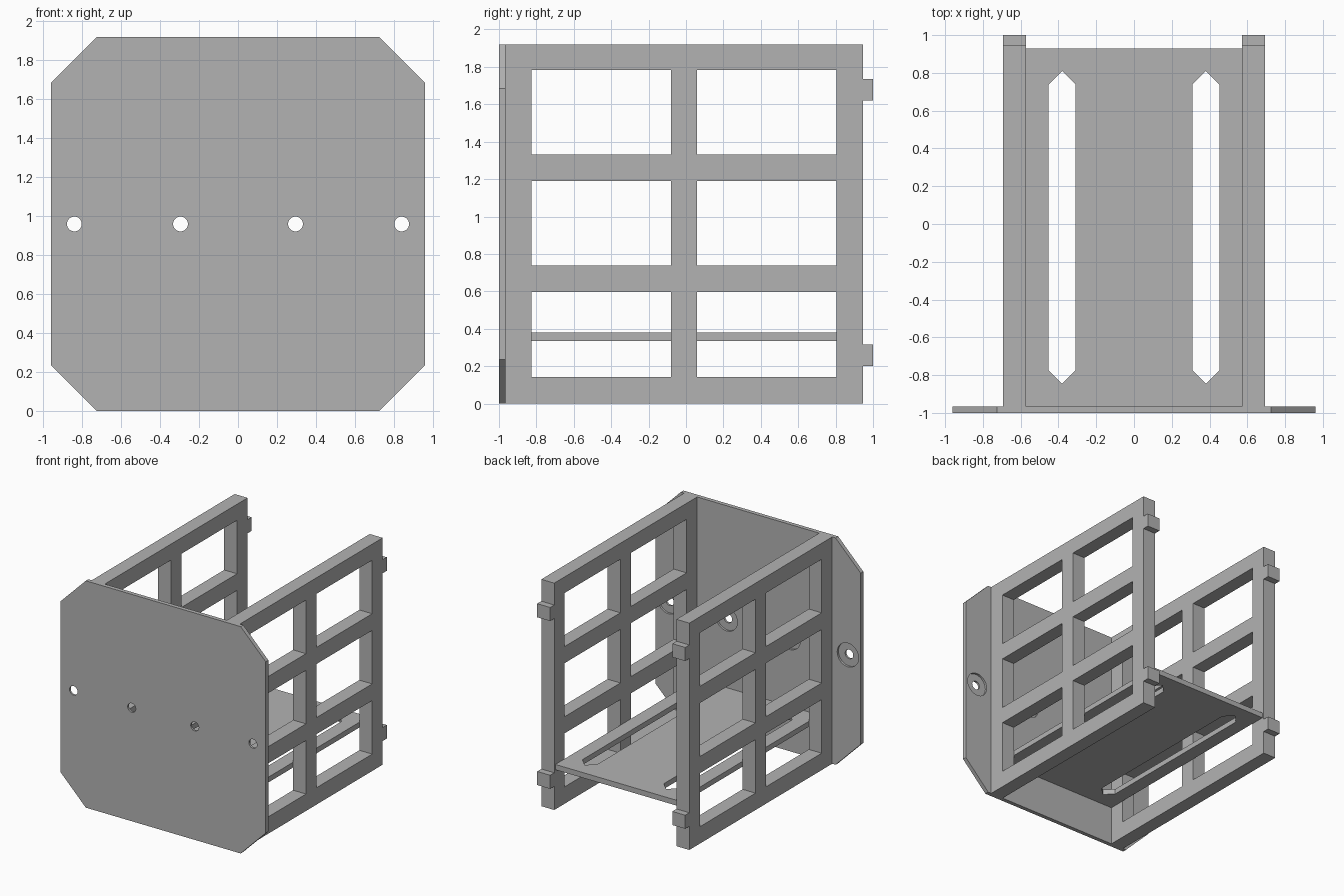
import bpy
import bmesh
import math
from mathutils import Vector

cube = bpy.data.objects.get("Cube")
if cube:
    bpy.data.objects.remove(cube, do_unlink=True)

grey = bpy.data.materials.new("plain grey")
grey.use_nodes = True
COLOUR = (0.45, 0.45, 0.45, 1)
grey.diffuse_color = COLOUR
grey.node_tree.nodes["Principled BSDF"].inputs["Base Color"].default_value = COLOUR


def prisms(name, profiles, axis, start, end):
    """Extrude flat outlines along an axis; outlines use the other two axes in order."""
    bm = bmesh.new()
    for profile in profiles:
        verts = []
        for a, b in profile:
            co = [a, b]
            co.insert(axis, start)
            verts.append(bm.verts.new(co))
        face = bm.faces.new(verts)
        extruded = bmesh.ops.extrude_face_region(bm, geom=[face])["geom"]
        shift = Vector((0, 0, 0))
        shift[axis] = end - start
        moved = [g for g in extruded if isinstance(g, bmesh.types.BMVert)]
        bmesh.ops.translate(bm, verts=moved, vec=shift)
    bmesh.ops.recalc_face_normals(bm, faces=bm.faces)
    mesh = bpy.data.meshes.new(name)
    bm.to_mesh(mesh)
    bm.free()
    mesh.materials.append(grey)
    obj = bpy.data.objects.new(name, mesh)
    bpy.context.collection.objects.link(obj)
    return obj


def cut(obj, cutter):
    """Subtract the cutter from the part, then discard it."""
    cutter.hide_render = True
    mod = obj.modifiers.new("openings", "BOOLEAN")
    mod.operation = "DIFFERENCE"
    mod.solver = "EXACT"
    mod.object = cutter
    bpy.context.view_layer.objects.active = obj
    bpy.ops.object.modifier_apply(modifier=mod.name)
    bpy.data.objects.remove(cutter, do_unlink=True)


def rect(a0, a1, b0, b1):
    return [(a0, b0), (a1, b0), (a1, b1), (a0, b1)]


def circle(a, b, r, sides=32):
    angles = [2 * math.pi * i / sides for i in range(sides)]
    return [(a + r * math.cos(t), b + r * math.sin(t)) for t in angles]


HEIGHT = 1.92
FRONT, INNER_FRONT = -1.0, -0.965
WALL_IN, WALL_OUT, WALL_BACK = 0.572, 0.693, 0.945

# Front plate with clipped corners
w, clip = 0.96, 0.235
plate = prisms("front_plate", [[
    (-w + clip, 0), (w - clip, 0), (w, clip), (w, HEIGHT - clip),
    (w - clip, HEIGHT), (clip - w, HEIGHT), (-w, HEIGHT - clip), (-w, clip)]],
    1, FRONT, INNER_FRONT)

# Screw holes, countersunk from behind
hole_x = (-0.84, -0.295, 0.295, 0.84)
for radius, start in ((0.1, -0.983), (0.038, FRONT - 0.1)):
    holes = [circle(x, HEIGHT / 2, radius) for x in hole_x]
    cut(plate, prisms("hole_cutter", holes, 1, start, INNER_FRONT + 0.1))

# Side frames with two rear tabs and six windows each
outline = [(INNER_FRONT, 0), (WALL_BACK, 0)]
for low, high in ((0.2, 0.315), (1.62, 1.735)):
    outline += [(WALL_BACK, low), (1, low), (1, high), (WALL_BACK, high)]
outline += [(WALL_BACK, HEIGHT), (INNER_FRONT, HEIGHT)]
windows = [rect(y0, y1, z0, z0 + 0.453)
           for y0, y1 in ((-0.825, -0.08), (0.06, 0.805))
           for z0 in (0.143, 0.737, 1.331)]
for side, sign in (("left", 1), ("right", -1)):
    wall = prisms(side + "_side_frame", [outline], 0, sign * WALL_IN, sign * WALL_OUT)
    cut(wall, prisms("window_cutter", windows, 0, sign * 0.5, sign * 0.8))

# Shelf with two pointed slots
shelf = prisms("shelf", [rect(-WALL_IN, WALL_IN, INNER_FRONT, 0.93)], 2, 0.335, 0.38)
half, y0, y1 = 0.071, -0.845, 0.81
slots = [[(x, y0), (x + half, y0 + half), (x + half, y1 - half),
          (x, y1), (x - half, y1 - half), (x - half, y0 + half)]
         for x in (-0.381, 0.381)]
cut(shelf, prisms("slot_cutter", slots, 2, 0.2, 0.5))

# Smooth the round holes, keep every corner crisp
for obj in bpy.context.selected_objects:
    obj.select_set(False)
plate.select_set(True)
bpy.context.view_layer.objects.active = plate
bpy.ops.object.shade_smooth_by_angle(angle=math.radians(30))
